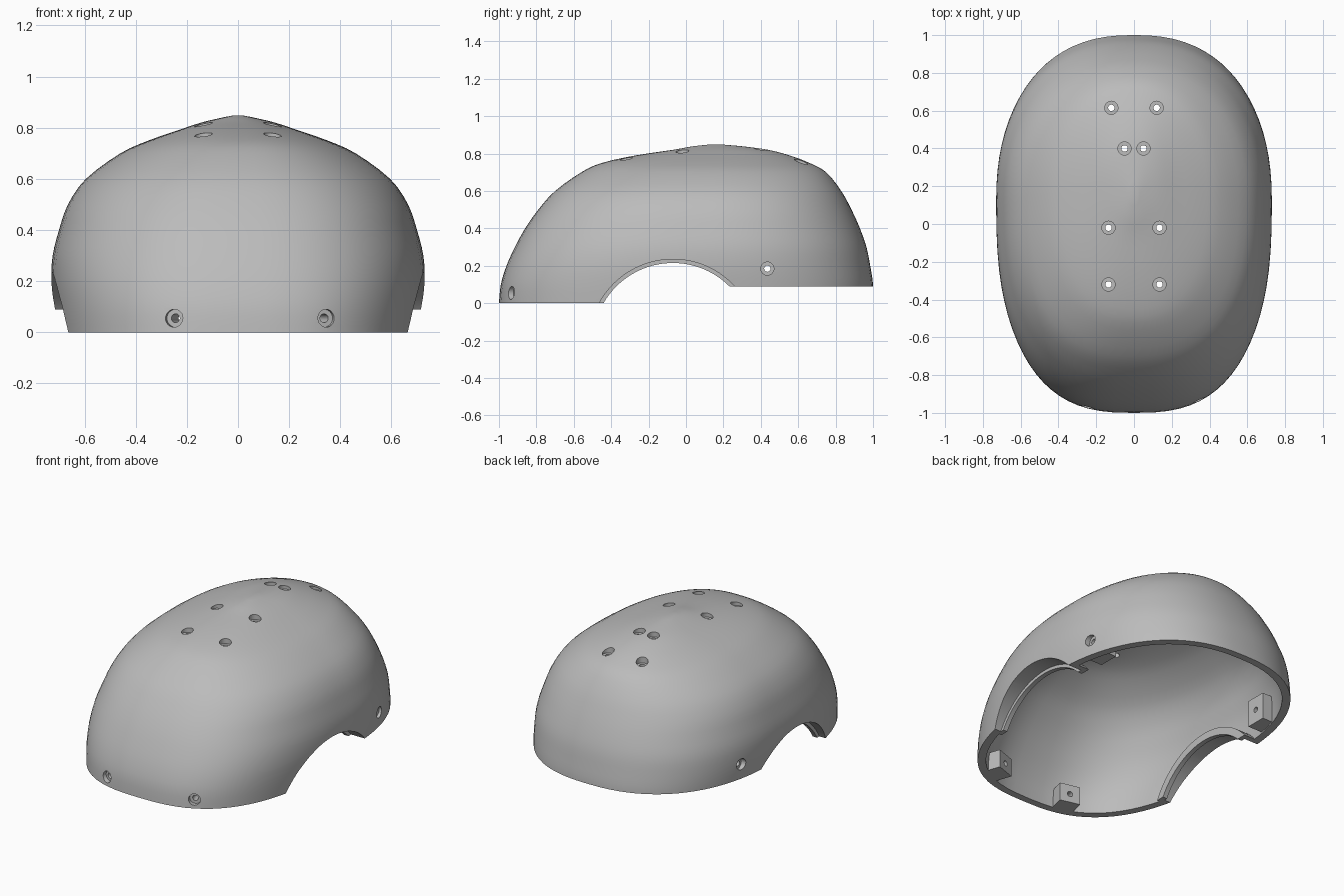
import bpy, bmesh, math
from mathutils import Vector, Matrix
from mathutils.bvhtree import BVHTree

if "Cube" in bpy.data.objects:
    bpy.data.objects.remove(bpy.data.objects["Cube"], do_unlink=True)

grey = bpy.data.materials.new("plain grey")
grey.use_nodes = True
grey.diffuse_color = (0.5, 0.5, 0.5, 1)
grey.node_tree.nodes["Principled BSDF"].inputs["Base Color"].default_value = (0.5, 0.5, 0.5, 1)

# Horizontal layers of the dome: height, front end, back end, half width
LAYERS = [
    (0, -1, 1, .71), (.1, -.99, 1, .722), (.2, -.96, .985, .73),
    (.3, -.915, .965, .725), (.4, -.86, .93, .70), (.5, -.79, .885, .665),
    (.6, -.70, .83, .595), (.7, -.56, .75, .46), (.75, -.45, .66, .35),
    (.79, -.27, .555, .235), (.82, -.07, .44, .145), (.838, .03, .31, .07),
    (.848, .12, .2, .02)]
SIDES = 80


def smooth_rows(rows, steps=3):
    """Catmull-Rom interpolation between the layers."""
    pts = [Vector(r) for r in rows]
    out = []
    for i in range(len(pts) - 1):
        a, b, c, d = (pts[max(i - 1, 0)], pts[i], pts[i + 1], pts[min(i + 2, len(pts) - 1)])
        for k in range(steps):
            t = k / steps
            out.append(b + (c - a) * (t / 2) + (a * 2 - b * 5 + c * 4 - d) * (t * t / 2)
                       + (b * 3 - a - c * 3 + d) * (t ** 3 / 2))
    return out + [pts[-1]]


def power(v, n):
    return math.copysign(abs(v) ** (2 / n), v)


def dome(scale, skirt=0):
    """Closed dome; a skirt extends it below the ground for cutting."""
    bm = bmesh.new()
    rows = smooth_rows(LAYERS)
    if skirt:
        low = rows[0].copy()
        low[0] = -skirt
        rows.insert(0, low)
    rings = []
    for z, front, back, width in rows:
        mid = front + (back - front) * 0.55
        ring = []
        for k in range(SIDES):
            a = math.tau * k / SIDES
            c, s = math.cos(a), math.sin(a)
            n = (2.4 if s > 0 else 2.7) - 0.4 * max(z, 0)
            reach = back - mid if s > 0 else mid - front
            p = (width * power(c, n), mid + reach * power(s, n), z)
            ring.append(bm.verts.new([v * f for v, f in zip(p, scale)]))
        rings.append(ring)
    for lo, hi in zip(rings, rings[1:]):
        for k in range(SIDES):
            j = (k + 1) % SIDES
            bm.faces.new((lo[k], lo[j], hi[j], hi[k]))
    bm.faces.new(rings[-1])
    bm.faces.new(rings[0][::-1])
    return bm


def make(name, bm):
    me = bpy.data.meshes.new(name)
    bm.to_mesh(me)
    bm.free()
    ob = bpy.data.objects.new(name, me)
    bpy.context.collection.objects.link(ob)
    me.materials.append(grey)
    return ob


def aim(centre, axis):
    return Matrix.Translation(centre) @ Vector(axis).to_track_quat('Z', 'Y').to_matrix().to_4x4()


def add_cylinder(bm, centre, axis, radius, depth, segments=24):
    bmesh.ops.create_cone(bm, cap_ends=True, segments=segments, radius1=radius,
                          radius2=radius, depth=depth, matrix=aim(centre, axis))


def add_box(bm, centre, axis, size):
    bmesh.ops.create_cube(bm, size=1, matrix=aim(centre, axis) @ Matrix.Diagonal((*size, 1)))


def subtract(target, name, bm):
    cutter = bm if isinstance(bm, bpy.types.Object) else make(name, bm)
    cutter.hide_render = True
    mod = target.modifiers.new(name, 'BOOLEAN')
    mod.operation, mod.solver, mod.object = 'DIFFERENCE', 'EXACT', cutter
    bpy.context.view_layer.objects.active = target
    bpy.ops.object.modifier_apply(modifier=name)
    bpy.data.objects.remove(cutter, do_unlink=True)


# Screw holes: a point outside the dome and the outward axis
bm = dome((1, 1, 1))
tree = BVHTree.FromBMesh(bm)
shell = make("shell", bm)
holes = []
for x, y in ((.12, .615), (.05, .4), (.135, -.02), (.135, -.32)):
    for side in (-1, 1):
        holes.append((Vector((side * x, y, 2)), Vector((0, 0, 1))))
mounts = [(Vector((s * 2, .435, .185)), Vector((s, 0, 0))) for s in (-1, 1)]
for x in (-.25, .345):
    axis = Vector((x, -1, 0)).normalized()
    spot = tree.ray_cast(Vector((x, -2, .055)), Vector((0, 1, 0)))[0]
    mounts.append((spot + axis * .5, axis))

# Cavity, leaving room for mounting blocks and the arch flanges
cavity = make("cavity", dome((.935, .955, .945), .1))
blocks = bmesh.new()
for start, axis in mounts:
    hit = tree.ray_cast(start, -axis)[0]
    add_box(blocks, hit - axis * .02, axis, (.13, .17 if abs(axis.x) > .9 else .12, .24))
for side in (-1, 1):
    add_cylinder(blocks, (side * .7, -.07, -.213), (1, 0, 0), .475, .22, 96)
subtract(cavity, "blocks", blocks)
subtract(shell, "cavity", cavity)

# Raised rear edge and side arches with a narrow inner lip
rear = bmesh.new()
add_box(rear, (0, 1, -.41), (0, 0, 1), (3, 2, 1))
subtract(shell, "rear_cut", rear)
lip = bmesh.new()
add_cylinder(lip, (0, -.07, -.213), (1, 0, 0), .428, 3, 96)
subtract(shell, "arch_cut", lip)
outer_arch = bmesh.new()
for side in (-1, 1):
    add_cylinder(outer_arch, (side * 1.12, -.07, -.213), (1, 0, 0), .448, 1, 96)
subtract(shell, "outer_arch_cut", outer_arch)

# Counterbored holes
bores, pilots = bmesh.new(), bmesh.new()
for start, axis in holes + mounts:
    hit = tree.ray_cast(start, -axis)[0]
    add_cylinder(bores, hit + axis * .075, axis, .035, .2)
    add_cylinder(pilots, hit - axis * .1, axis, .017, .4)
subtract(shell, "bores", bores)
subtract(shell, "pilots", pilots)

bpy.ops.object.select_all(action='DESELECT')
shell.select_set(True)
bpy.context.view_layer.objects.active = shell
bpy.ops.object.shade_smooth_by_angle(angle=math.radians(30))
